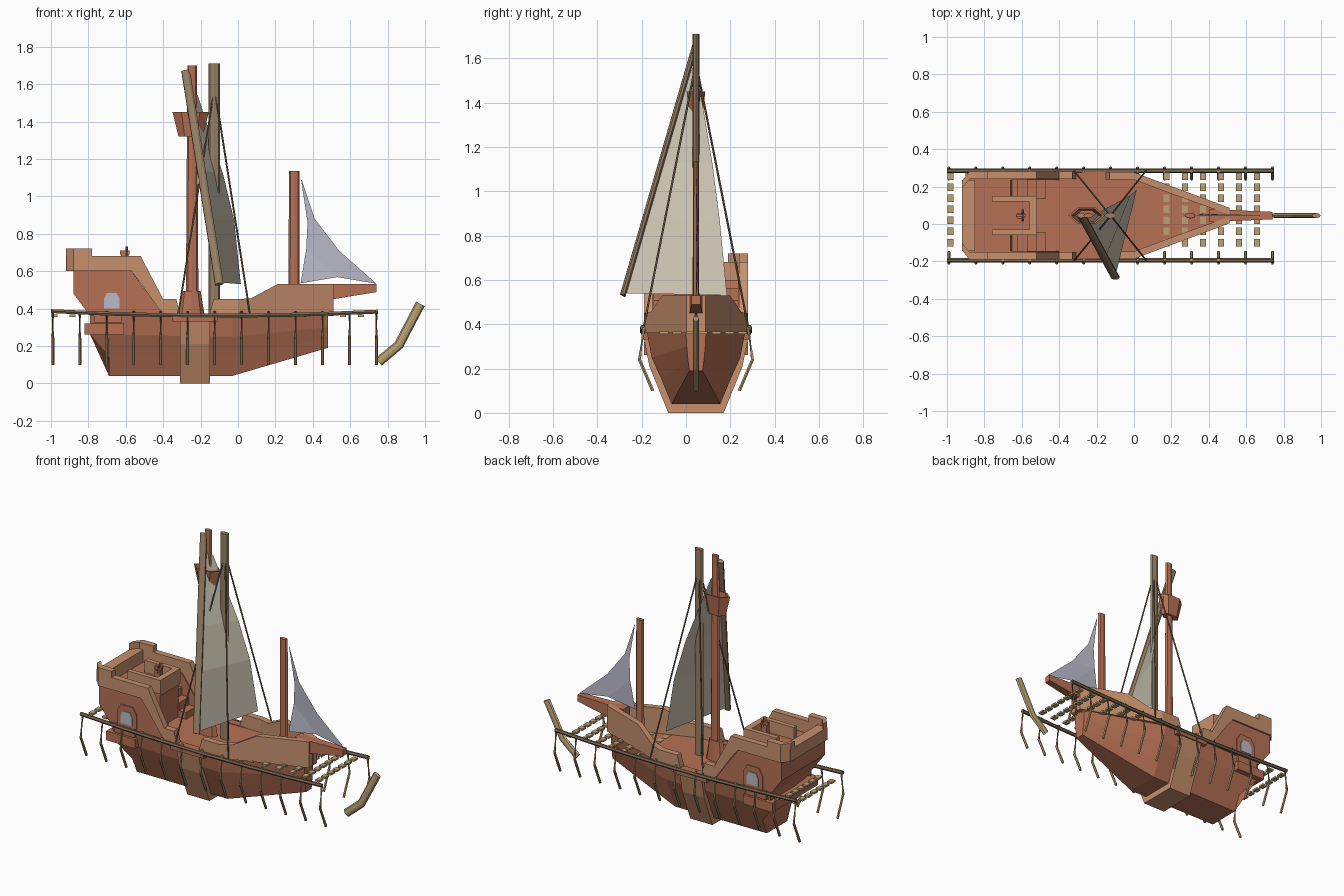
import bpy, bmesh
from math import cos, sin, pi
from mathutils import Vector

cube = bpy.data.objects.get("Cube")
if cube:
    bpy.data.objects.remove(cube, do_unlink=True)

YC = 0.045  # centre line of the ship


def material(name, r, g, b):
    m = bpy.data.materials.new(name)
    m.use_nodes = True
    m.diffuse_color = (r, g, b, 1)
    m.node_tree.nodes["Principled BSDF"].inputs["Base Color"].default_value = (r, g, b, 1)
    return m


RUST = material("rust wood", 0.47, 0.165, 0.09)
LIGHT = material("light wood", 0.57, 0.28, 0.155)
TAN = material("tan wood", 0.50, 0.36, 0.18)
BROWN = material("grey brown wood", 0.31, 0.215, 0.13)
RAIL = material("dark rail", 0.20, 0.14, 0.085)
CREAM = material("cream cloth", 0.62, 0.57, 0.46)
LILAC = material("lilac cloth", 0.50, 0.50, 0.60)


def build(name, verts, faces, mat):
    """Mesh object whose y is measured from the centre line."""
    bm = bmesh.new()
    vs = [bm.verts.new((x, y + YC, z)) for x, y, z in verts]
    for f in faces:
        bm.faces.new([vs[i] for i in f])
    bmesh.ops.recalc_face_normals(bm, faces=bm.faces)
    me = bpy.data.meshes.new(name)
    bm.to_mesh(me)
    bm.free()
    me.materials.append(mat)
    ob = bpy.data.objects.new(name, me)
    bpy.context.collection.objects.link(ob)
    return ob


def loft(name, rings, mat):
    n, k = len(rings[0]), len(rings)
    faces = [(r * n + i, r * n + (i + 1) % n, (r + 1) * n + (i + 1) % n, (r + 1) * n + i)
             for r in range(k - 1) for i in range(n)]
    faces += [tuple(range(n)), tuple(range((k - 1) * n, k * n))]
    return build(name, [v for ring in rings for v in ring], faces, mat)


def prism(name, outline, y0, y1, mat):
    return loft(name, [[(x, y, z) for x, z in outline] for y in (y0, y1)], mat)


def box(name, x0, x1, y0, y1, z0, z1, mat):
    return prism(name, [(x0, z0), (x1, z0), (x1, z1), (x0, z1)], y0, y1, mat)


def pole(name, x, levels, mat, sides=8, squash=0.5):
    """Upright turned part from (height, radius) levels."""
    loft(name, [[(x + r * cos(2 * pi * i / sides), squash * r * sin(2 * pi * i / sides), z)
                 for i in range(sides)] for z, r in levels], mat)


def tube(name, path, radius, mat, sides=6, squash=1.0):
    pts = [Vector(p) for p in path]
    rings = []
    for i, p in enumerate(pts):
        d = pts[min(i + 1, len(pts) - 1)] - pts[max(i - 1, 0)]
        q = d.to_track_quat('Z', 'Y')
        ring = []
        for k in range(sides):
            o = q @ Vector((cos(2 * pi * k / sides), sin(2 * pi * k / sides), 0)) * radius
            ring.append((p.x + o.x, p.y + o.y * squash, p.z + o.z))
        rings.append(ring)
    loft(name, rings, mat)


def section(half):
    """Mirror (x, half width, z) points into a closed ring."""
    return [(x, w, z) for x, w, z in half] + [(x, -w, z) for x, w, z in reversed(half)]


def bulwark(name, side, stations, mat, thick=0.04):
    loft(name, [[(x, side * w, lo), (x, side * w, hi),
                 (x, side * max(w - thick, 0.005), hi), (x, side * max(w - thick, 0.005), lo)]
                for x, w, lo, hi in stations], mat)


# Hull
loft("hull", [
    section([(-.79, .215, .365), (-.79, .20, .26), (-.69, .15, .14), (-.69, .105, .04)]),
    section([(-.03, .222, .365), (-.03, .20, .25), (-.03, .155, .15), (-.03, .11, .04)]),
    section([(.48, .045, .365), (.48, .042, .30), (.48, .036, .24), (.48, .03, .19)])], RUST)

# Band around the middle of the hull
loft("hull_band", [section([(x, .235, .335), (x, .21, .21), (x, .125, 0)]) for x in (-.31, -.15)], LIGHT)

# Stern castle
prism("castle_body", [(-.79, .36), (-.88, .48), (-.88, .60), (-.66, .60), (-.62, .36)], -.224, .224, RUST)
box("helm_platform", -.67, -.53, -.095, .095, .36, .60, RUST)
for z0, x0, x1, w in ((.26, -.82, -.61, .235), (.325, -.77, -.62, .228)):
    box("stern_ledge", x0, x1, -w, w, z0, z0 + .06, RUST)
box("stern_rail", -.92, -.85, -.19, .19, .60, .68, LIGHT)
box("helm_front_rail", -.56, -.52, -.095, .095, .58, .68, LIGHT)

# Steering wheel
box("wheel_post", -.625, -.585, -.015, .015, .60, .69, RUST)
box("wheel_axle", -.63, -.58, -.008, .008, .69, .71, RUST)
for k in range(4):
    a = k * pi / 4
    d = Vector((0, cos(a), sin(a))) * .032
    c = Vector((-.595, 0, .70))
    tube("wheel_spoke", [c - d, c + d], .006, RUST, 4)


def arch(half, base, spring, top):
    """Arched window outline around the castle side window."""
    return [(-.675 - half, base), (-.675 + half, base), (-.675 + half, spring),
            (-.675 + half * .6, top), (-.675 - half * .6, top), (-.675 - half, spring)]


for s, side in ((1, "left"), (-1, "right")):
    # Castle sides, rails, stairs and windows
    prism(side + "_castle_wall", [(-.67, .36), (-.67, .60), (-.57, .60), (-.40, .37)], s * .19, s * .224, RUST)
    bulwark(side + "_castle_rail", s, [
        (-.92, .185, .60, .72), (-.88, .235, .60, .72), (-.78, .235, .60, .72),
        (-.78, .235, .60, .68), (-.57, .235, .60, .68), (-.52, .235, .535, .68),
        (-.40, .235, .365, .45), (-.33, .235, .36, .45), (-.31, .235, .36, .37)], LIGHT)
    box(side + "_helm_rail", -.76, -.52, s * .075, s * .105, .59, .68, LIGHT)
    for i in range(4):
        box(side + "_stair", -.67, -.62 + .05 * i, s * .09, s * .2, .36, .56 - .05 * i, RUST)
    prism(side + "_window_frame", arch(.07, .385, .475, .52), s * .222, s * .231, RUST)
    prism(side + "_window_pane", arch(.042, .40, .45, .482), s * .229, s * .235, LILAC)

    # Bow bulwark and band cap
    bulwark(side + "_bow_bulwark", s, [
        (-.15, .232, .36, .38), (-.13, .232, .36, .45), (0, .232, .36, .45),
        (.07, .205, .36, .455), (.21, .153, .36, .53), (.51, .042, .36, .53)], LIGHT)
    box(side + "_band_cap", -.35, -.11, s * .19, s * .242, .33, .37, RUST)

    # Outrigger rail with hanging ribs
    tube(side + "_side_rail", [(x, s * .24, .362 + .03 * (x + .1) ** 2)
                               for x in (-1, -.7, -.4, -.1, .2, .5, .745)], .012, RAIL)
    for i in range(13):
        x = -.99 + .1442 * i
        tube(side + "_rib", [(x, s * .235, .385), (x, s * .255, .24), (x, s * .195, .10)], .008, TAN)

    # Shrouds
    for x in (-.32, .065):
        tube(side + "_shroud", [(-.125, 0, 1.58), (x, s * .24, .365)], .005, RAIL, 5)

# Loose deck boards between the rails
for x in [-.98, -.885] + [.175 + .0965 * i for i in range(6)]:
    for j in range(7):
        y = .21 - .059 * j
        box("deck_board", x - .016, x + .016, y - .02, y + .02, .355, .367, TAN)

# Bowsprit and bow hook
loft("bowsprit", [[(x, w, .53), (x, -w, .53), (x, -w, lo), (x, w, lo)]
                  for x, w, lo in ((.40, .035, .43), (.51, .03, .45), (.74, .02, .488))], RUST)
tube("bow_hook", [(.752, 0, .115), (.86, 0, .205), (.975, 0, .425)], .026, TAN, 8, .5)

# Masts and lookout
pole("main_mast_base", -.25, [(.36, .072), (.495, .05)], RUST, 8)
pole("main_mast", -.245, [(.36, .034), (1.70, .026)], RUST)
pole("fore_mast", .30, [(.36, .03), (1.135, .028)], RUST)
pole("tall_mast", -.127, [(.36, .031), (1.71, .031)], BROWN)
pole("lookout", -.253, [(1.32, .065), (1.45, .097), (1.45, .082), (1.36, .06)], RUST, 6)

# Slanted yard with the main sail
tube("yard", [(-.28, 0, 1.67), (-.10, -.33, .53)], .024, BROWN, 8, .55)
luff = [(-.265, -.03, 1.56), (-.197, -.152, 1.14), (-.155, -.23, .88), (-.10, -.325, .54)]
leech = [(-.215, .005, 1.54), (-.08, .075, 1.12), (-.02, .107, .87), (.015, .14, .53)]
build("main_sail", luff + leech, [(i, i + 1, i + 5, i + 4) for i in range(3)], CREAM)

# Fore sail
luff = [(.337, 0, 1.09), (.372, .008, .86), (.365, .01, .72), (.335, 0, .535)]
leech = [(.34, 0, 1.09), (.41, 0, .88), (.54, 0, .71), (.74, 0, .533)]
foot = [(.53, .005, .568)]
build("fore_sail", luff + leech + foot,
      [(0, 1, 5, 4), (1, 2, 6, 5), (2, 8, 7, 6), (2, 3, 8)], LILAC)
